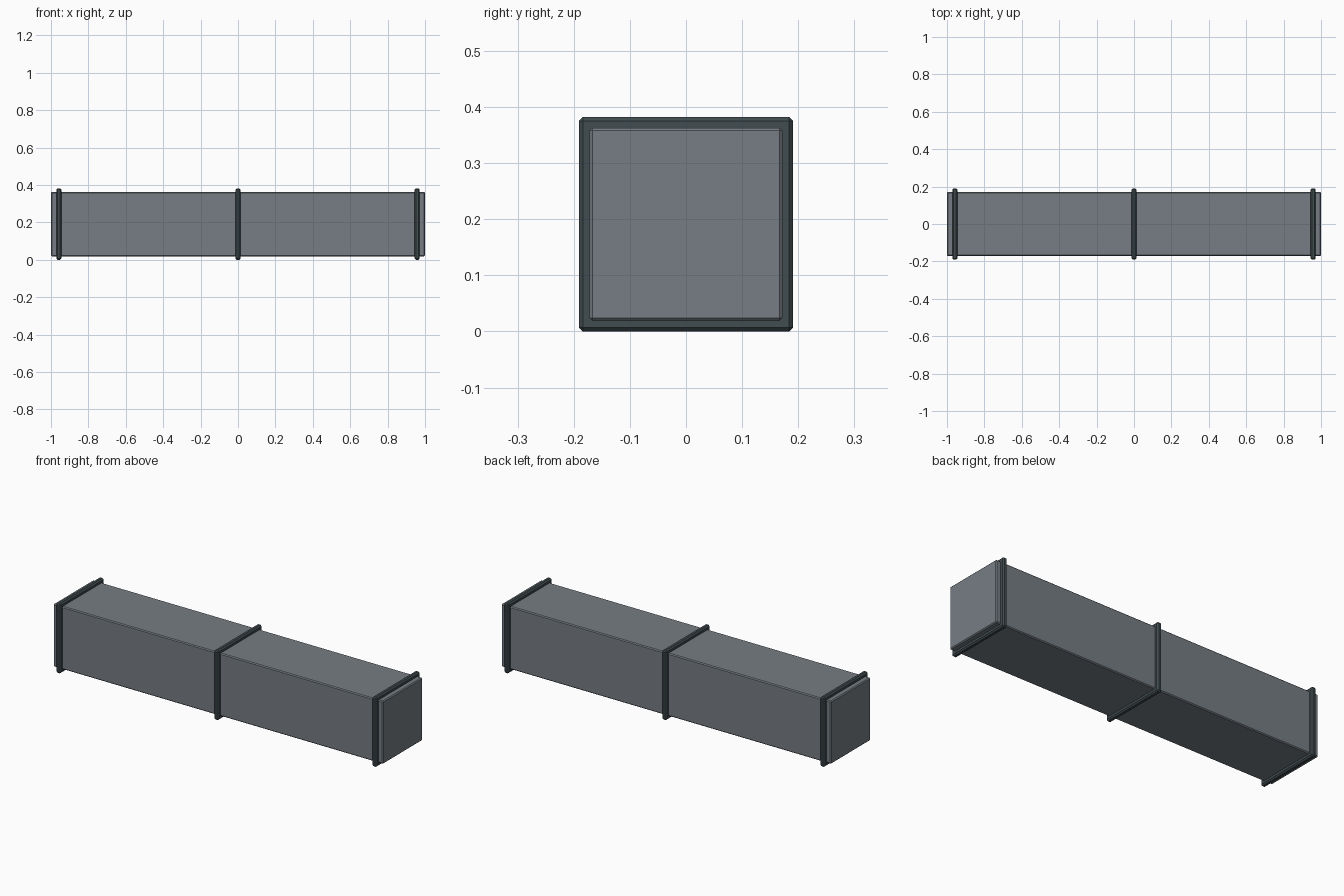
import bpy

if "Cube" in bpy.data.objects:
    bpy.data.objects.remove(bpy.data.objects["Cube"])

def material(name, rgb):
    m = bpy.data.materials.new(name)
    m.diffuse_color = (*rgb, 1)
    m.use_nodes = True
    m.node_tree.nodes["Principled BSDF"].inputs["Base Color"].default_value = m.diffuse_color
    return m

steel = material("duct grey", (0.18, 0.205, 0.23))
dark = material("dark flange grey", (0.053, 0.072, 0.08))

CENTRE_Z = 0.191

def bevelled_box(name, x, size, bevel, mat):
    bpy.ops.mesh.primitive_cube_add(size=1, location=(x, 0, CENTRE_Z))
    ob = bpy.context.object
    ob.name = name
    ob.scale = size
    bpy.ops.object.transform_apply(location=False, rotation=False, scale=True)
    mod = ob.modifiers.new("edge", 'BEVEL')
    mod.width = bevel
    mod.segments = 1
    ob.data.materials.append(mat)
    return ob

# Square duct body
bevelled_box("duct_body", 0, (2.0, 0.344, 0.344), 0.005, steel)

# Flanges at both ends and the middle joint
for name, x in (("left_flange", -0.958), ("middle_flange", 0), ("right_flange", 0.958)):
    bevelled_box(name, x, (0.027, 0.382, 0.382), 0.007, dark)
